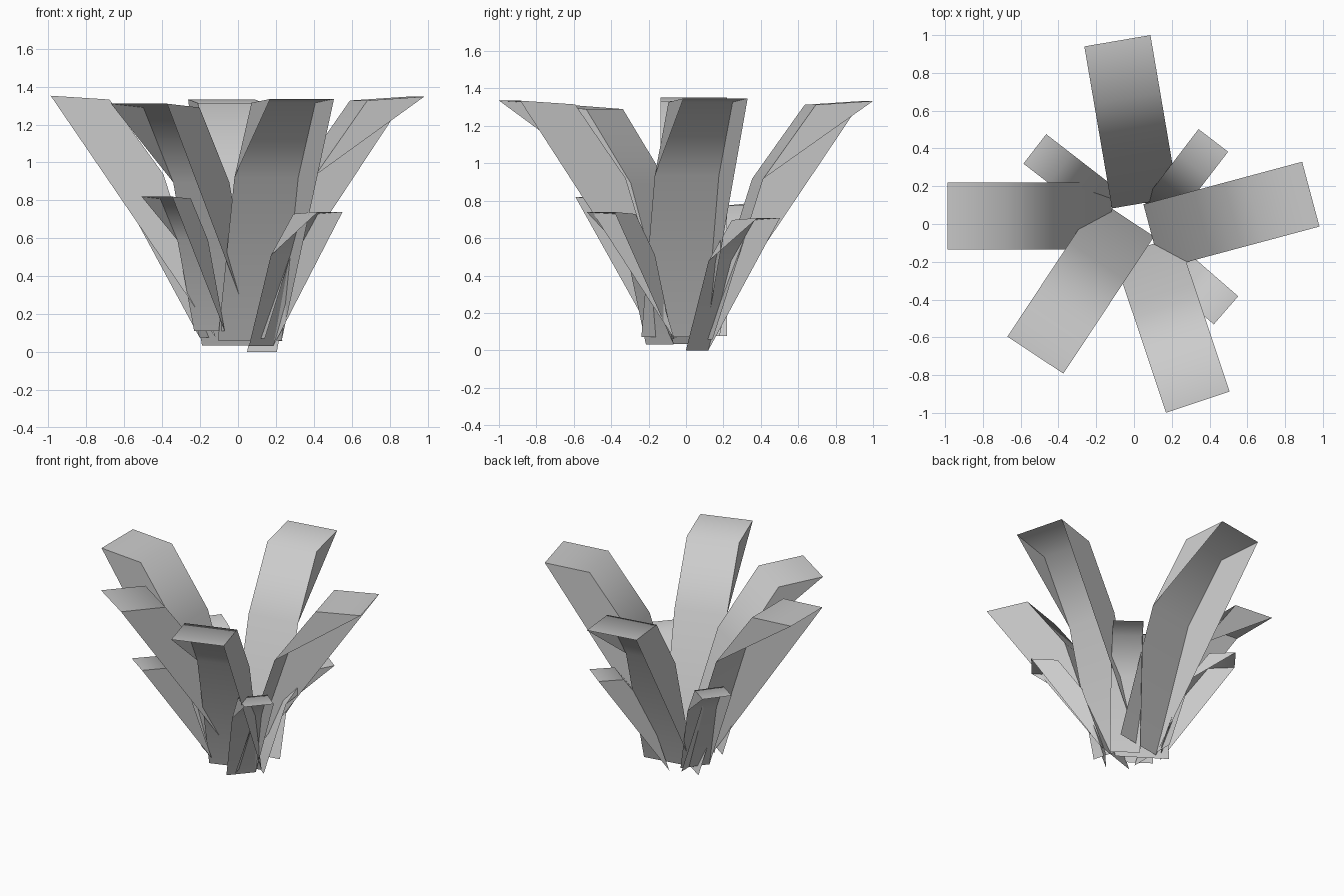
import bpy, math
from mathutils import Vector

if "Cube" in bpy.data.objects:
    bpy.data.objects.remove(bpy.data.objects["Cube"])

# Leaf side profile measured from the tip: (inward, down)
TIP, CREST, BEND, ROOT = (0, 0), (0.31, 0.02), (0.595, 0.415), (0.87, 1.275)
WIDTH = 0.355


def leaf(name, x, y, z, angle, scale):
    a = math.radians(angle)
    out = Vector((math.cos(a), math.sin(a), 0))
    side = Vector((-math.sin(a), math.cos(a), 0))
    tip = Vector((x, y, z))
    verts = []
    for inward, down in (TIP, CREST, BEND, ROOT):
        p = tip - out * inward * scale - Vector((0, 0, down * scale))
        verts += [p - side * WIDTH / 2 * scale, p + side * WIDTH / 2 * scale]
    # even = clockwise edge, odd = counter-clockwise edge
    faces = [
        (0, 1, 3, 2), (2, 3, 5, 4), (4, 5, 7, 6),   # bent blade
        (0, 2, 4),                                  # short side web
        (1, 5, 3), (1, 7, 5),                       # full side web
    ]
    me = bpy.data.meshes.new(name)
    me.from_pydata(verts, [], faces)
    me.update()
    ob = bpy.data.objects.new(name, me)
    bpy.context.collection.objects.link(ob)
    bpy.ops.object.select_all(action='DESELECT')
    ob.select_set(True)
    bpy.context.view_layer.objects.active = ob
    bpy.ops.object.shade_smooth_by_angle(angle=math.radians(60))


# Large leaves: tip centre and heading
large = [
    (0.936, 0.158, 1.347, 15),
    (-0.088, 0.97, 1.333, 99.7),
    (-0.988, 0.042, 1.352, 180),
    (-0.522, -0.694, 1.31, 236.5),
    (0.338, -0.943, 1.335, 288.5),
]
for i, args in enumerate(large):
    leaf(f"large_leaf_{i + 1}", *args, 1.0)

# Small leaves
small = [
    (0.42, 0.4425, 0.708, 52.5),
    (-0.525, 0.3975, 0.785, 142.3),
    (-0.428, -0.535, 0.82, 235),
    (0.487, -0.457, 0.74, 319),
]
for i, args in enumerate(small):
    leaf(f"small_leaf_{i + 1}", *args, 0.555)
